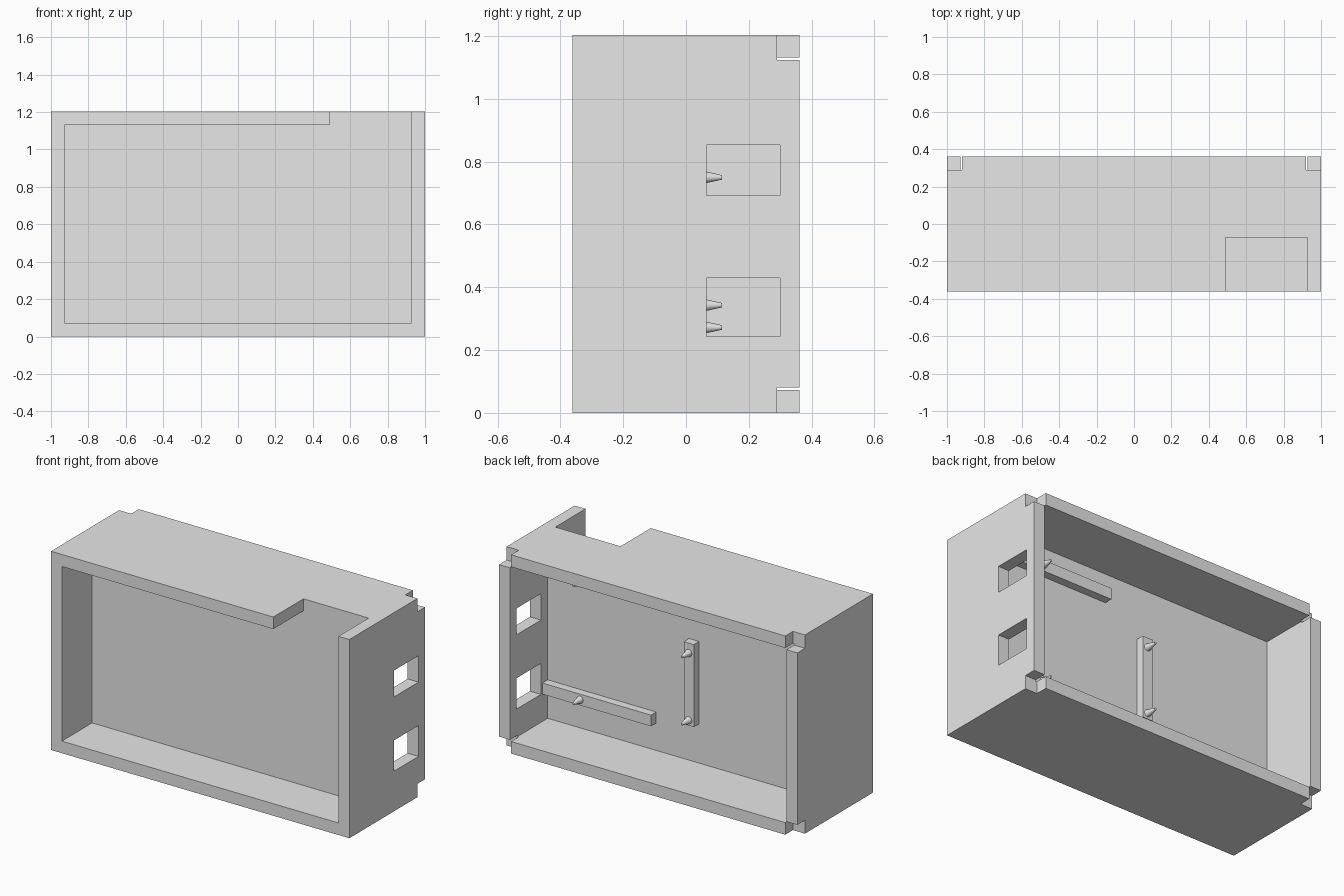
import bpy
from math import pi

cube = bpy.data.objects.get("Cube")
if cube:
    bpy.data.objects.remove(cube, do_unlink=True)

grey = bpy.data.materials.new("light_grey")
grey.use_nodes = True
grey.diffuse_color = (0.8, 0.8, 0.8, 1)
grey.node_tree.nodes["Principled BSDF"].inputs["Base Color"].default_value = (0.8, 0.8, 0.8, 1)

# Main dimensions: half width, half depth, height, wall thickness
W, D, H, T = 1.0, 0.362, 1.204, 0.073
INNER = W - T
OVER = 0.1  # how far cutters reach past the outside


def box(name, x, y, z):
    """Box spanning the given (low, high) ranges."""
    bpy.ops.mesh.primitive_cube_add(size=1, location=[(a + b) / 2 for a, b in (x, y, z)])
    ob = bpy.context.object
    ob.name = name
    ob.scale = [b - a for a, b in (x, y, z)]
    bpy.ops.object.transform_apply(location=False, rotation=False, scale=True)
    ob.data.materials.append(grey)
    return ob


def cut(target, x, y, z):
    """Subtract a box from the target."""
    cutter = box("cutter", x, y, z)
    cutter.hide_render = True
    mod = target.modifiers.new("cut", "BOOLEAN")
    mod.operation = "DIFFERENCE"
    mod.solver = "EXACT"
    mod.object = cutter
    bpy.context.view_layer.objects.active = target
    bpy.ops.object.modifier_apply(modifier=mod.name)
    bpy.data.objects.remove(cutter, do_unlink=True)


def peg(name, x, z):
    """Tapered pin pointing to the back."""
    bpy.ops.mesh.primitive_cone_add(vertices=32, radius1=0.022, radius2=0.007, depth=0.067,
                                    location=(x, 0.0815, z), rotation=(-pi / 2, 0, 0))
    ob = bpy.context.object
    ob.name = name
    ob.data.materials.append(grey)
    bpy.ops.object.shade_smooth_by_angle()


# Case with a front and a back recess either side of a central panel
case = box("case", (-W, W), (-D, D), (0, H))
cut(case, (-INNER, INNER), (-D - OVER, -T), (T, H - T))
cut(case, (-INNER, INNER), (0, D + OVER), (T, H - T))

# Opening in the top wall
cut(case, (0.49, INNER), (-D - OVER, -T), (H - 2 * T, H + OVER))

# Windows in the left wall
for low, high in ((0.243, 0.43), (0.693, 0.853)):
    cut(case, (INNER - OVER, W + OVER), (0.065, 0.30), (low, high))

# Notched back corners
NOTCH = T + 0.008
for x in ((-W - OVER, -W + NOTCH), (W - NOTCH, W + OVER)):
    for z in ((-OVER, NOTCH), (H - NOTCH, H + OVER)):
        cut(case, x, (D - T, D + OVER), z)

# Mounting rails on the back of the panel
RAIL = 0.05
for name, z in (("lower", 0.272), ("upper", 0.988)):
    box(name + "_rail", (0.2, INNER), (0, RAIL), (z - 0.034, z + 0.034))
    peg(name + "_rail_peg", 0.675, z)
box("upright_rail", (-0.087, -0.02), (0, RAIL), (0.31, 0.81))
for name, z in (("lower", 0.343), ("upper", 0.75)):
    peg(name + "_upright_peg", -0.053, z)
